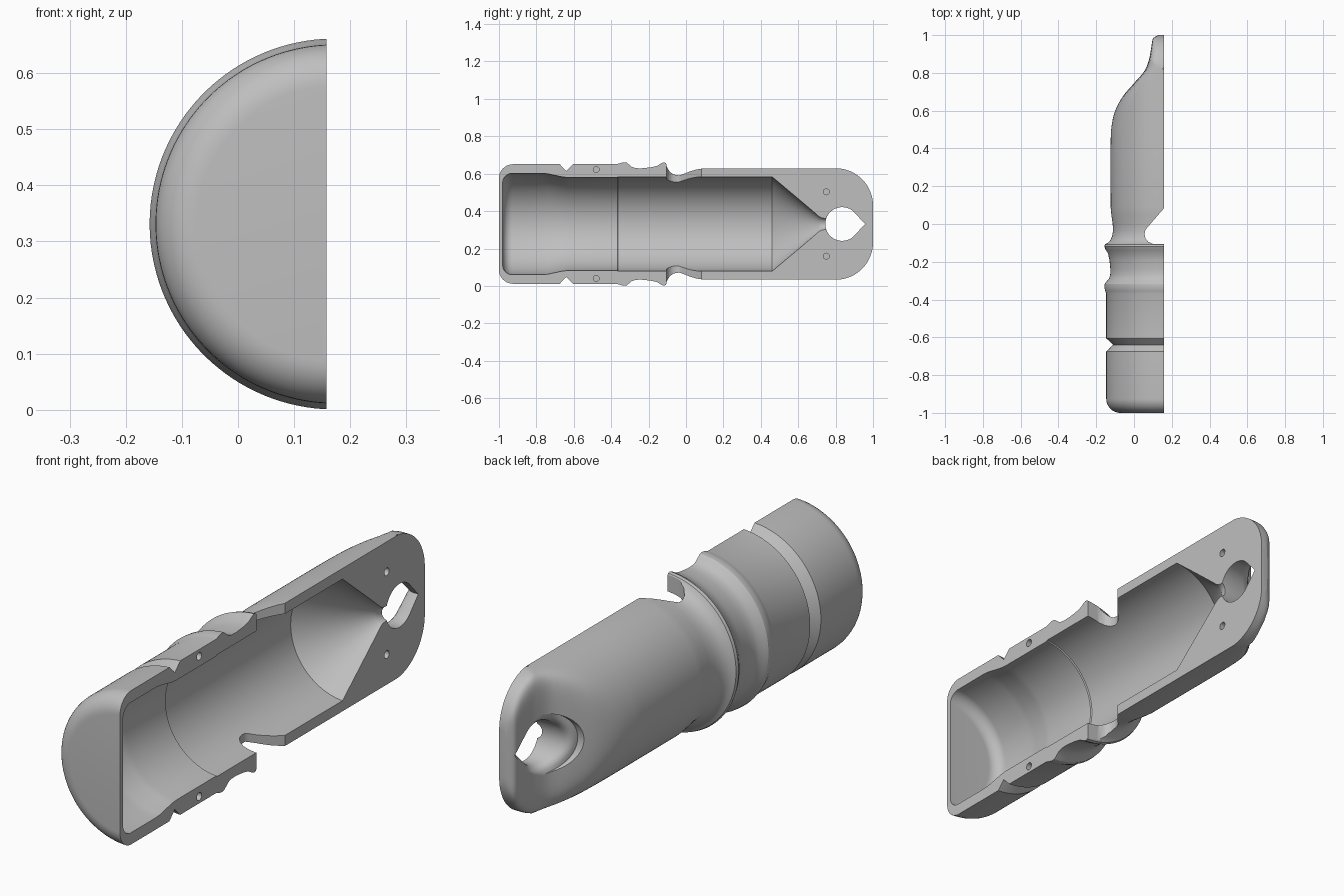
import bpy, bmesh, math

cube = bpy.data.objects.get("Cube")
if cube:
    bpy.data.objects.remove(cube)

AX, AZ, CUT = 0.173, 0.331, 0.158   # lathe axis and the parting plane
SEG = 144
TAIL_R = 0.297
P = 8                               # sharpness of the tail edge blend
HOLE_Y, HOLE_R, TIP = 0.835, 0.09, 0.122

plastic = bpy.data.materials.new("light grey plastic")
plastic.use_nodes = True
grey = (0.52, 0.52, 0.52, 1)
plastic.diffuse_color = grey
plastic.node_tree.nodes["Principled BSDF"].inputs["Base Color"].default_value = grey


def loft(name, rings):
    """Closed solid skinned through rings of equal point count."""
    bm = bmesh.new()
    loops = [[bm.verts.new(p) for p in ring] for ring in rings]
    n = len(loops[0])
    for a, b in zip(loops, loops[1:]):
        for i in range(n):
            j = (i + 1) % n
            bm.faces.new((a[i], a[j], b[j], b[i]))
    bm.faces.new(loops[0])
    bm.faces.new(loops[-1])
    bmesh.ops.recalc_face_normals(bm, faces=bm.faces)
    mesh = bpy.data.meshes.new(name)
    bm.to_mesh(mesh)
    bm.free()
    mesh.materials.append(plastic)
    obj = bpy.data.objects.new(name, mesh)
    bpy.context.collection.objects.link(obj)
    return obj


def arc(y, r, size, steps=10):
    """Rounded front corner starting on the end face at y."""
    turns = [math.pi / 2 * k / steps for k in range(steps + 1)]
    return [(y + size * (1 - math.cos(t)), r - size + size * math.sin(t)) for t in turns]


def section(y, radius):
    """Ring around the axis; radius is a function of the angle."""
    ring = []
    for k in range(SEG):
        t = 2 * math.pi * (k + 0.5) / SEG
        r = radius(t)
        ring.append((AX - r * math.sin(t), y, AZ + r * math.cos(t)))
    return ring


def lathe_rings(profile):
    return [section(y, lambda t, r=r: r) for y, r in profile]


def smooth_curve(points, x):
    """Cubic interpolation through points."""
    def slope(i):
        a, b = points[max(i - 1, 0)], points[min(i + 1, len(points) - 1)]
        return (b[1] - a[1]) / (b[0] - a[0])
    x = min(max(x, points[0][0]), points[-1][0])
    i = max(k for k in range(len(points) - 1) if points[k][0] <= x)
    (x0, y0), (x1, y1) = points[i], points[i + 1]
    h = x1 - x0
    s = (x - x0) / h
    return ((1 + 2 * s) * (1 - s) ** 2 * y0 + s * (1 - s) ** 2 * h * slope(i)
            + s * s * (3 - 2 * s) * y1 + s * s * (s - 1) * h * slope(i + 1))


TAIL_DEPTH = [(0.42, 0.2965), (0.5, 0.294), (0.59, 0.276), (0.67, 0.236),
              (0.746, 0.173), (0.81, 0.118), (0.87, 0.094), (0.926, 0.083),
              (0.965, 0.077), (0.985, 0.07), (1.0, 0.045)]


def tail_depth(y):
    return min(smooth_curve(TAIL_DEPTH, y), 0.2965)


def tail_section(y):
    """Round section flattened by the sloping face and the rounded end corners."""
    depth = tail_depth(y)
    flat = (depth ** -P - TAIL_R ** -P) ** (-1 / P)
    width = 0.095 + math.sqrt(max(0.04 - max(y - 0.8, 0) ** 2, 0)) + 0.003

    def radius(t):
        c, s = abs(math.cos(t)), abs(math.sin(t))
        r = min(TAIL_R, width / max(c, 1e-4))
        return (r ** -P + (s / flat) ** P) ** (-1 / P)
    return section(y, radius)


# Outer body: cap, V groove, two ribs, neck, then the flattened tail
outer = arc(-1, 0.32, 0.075) + [
    (-0.675, 0.32), (-0.64, 0.284), (-0.605, 0.32), (-0.37, 0.32), (-0.355, 0.325),
    (-0.335, 0.3305), (-0.318, 0.329), (-0.305, 0.319), (-0.29, 0.306), (-0.27, 0.299),
    (-0.24, 0.298), (-0.19, 0.303), (-0.155, 0.311), (-0.138, 0.322), (-0.12, 0.3305),
    (-0.108, 0.327), (-0.1, 0.312), (-0.085, 0.298), (-0.065, 0.289), (-0.037, 0.284),
    (0, 0.286), (0.05, 0.293), (0.09, TAIL_R)]
tail_ys = [0.42 + 0.38 * k / 20 for k in range(20)]
tail_ys += [0.8 + 0.2 * math.sin(math.pi / 2 * k / 24) for k in range(25)]
body = loft("half_shell", lathe_rings(outer) + [tail_section(y) for y in tail_ys])


def cut(tool):
    tool.hide_render = True
    mod = body.modifiers.new("cut", "BOOLEAN")
    mod.operation = "DIFFERENCE"
    mod.solver = "EXACT"
    mod.object = tool
    bpy.ops.object.select_all(action="DESELECT")
    bpy.context.view_layer.objects.active = body
    body.select_set(True)
    bpy.ops.object.modifier_apply(modifier=mod.name)
    bpy.data.objects.remove(tool)


# Hollow interior with a conical end and a narrow throat
inner = arc(-0.98, 0.271, 0.05) + [
    (-0.77, 0.271), (-0.74, 0.269), (-0.66, 0.252), (-0.63, 0.249), (-0.367, 0.249),
    (-0.363, 0.253), (0.46, 0.253), (0.71, 0.044), (0.722, 0.037), (0.74, 0.034), (0.8, 0.034)]
cut(loft("cavity_cutter", lathe_rings(inner)))

# Parting plane
cut(loft("parting_cutter", [[(x, -2, -1), (x, 2, -1), (x, 2, 2), (x, -2, 2)] for x in (CUT, 1)]))

# Side notches beside the neck
notch = [(0.2, 0.131), (0.065, -0.025), (0.058, -0.037), (0.056, -0.055), (0.061, -0.077),
         (0.075, -0.094), (0.1, -0.105), (0.2, -0.1055)]
cut(loft("notch_cutter", [[(x, y, z) for x, y in notch] for z in (-0.5, 1.2)]))

# Teardrop cord hole, flaring where it meets the sloping face
start = math.acos(HOLE_R / TIP)
drop = [(TIP, 0)]
for k in range(49):
    a = start + (2 * math.pi - 2 * start) * k / 48
    drop.append((HOLE_R * math.cos(a), HOLE_R * math.sin(a)))


def drop_ring(grow, x_at):
    s = 1 + grow / HOLE_R
    return [(x_at(HOLE_Y + u), HOLE_Y + u * s, AZ + v * s) for u, v in drop]


rings = [drop_ring(0, lambda y: 0.4)]
for deep, grow in ((0.042, 0), (0.026, 0.003), (0.014, 0.009), (0.005, 0.019), (0, 0.033)):
    rings.append(drop_ring(grow, lambda y, d=deep: AX - tail_depth(y) + d))
rings.append(drop_ring(0.035, lambda y: -0.3))
cut(loft("cord_hole_cutter", rings))

# Blind locating holes in the parting face
for y, offset in ((-0.48, 0.291), (0.75, 0.172)):
    for side in (-1, 1):
        angles = [2 * math.pi * k / 20 for k in range(20)]
        cut(loft("pin_hole_cutter", [
            [(x, y + 0.016 * math.cos(a), AZ + side * offset + 0.016 * math.sin(a)) for a in angles]
            for x in (0.115, 0.25)]))

bpy.ops.object.shade_smooth_by_angle(angle=math.radians(28))
